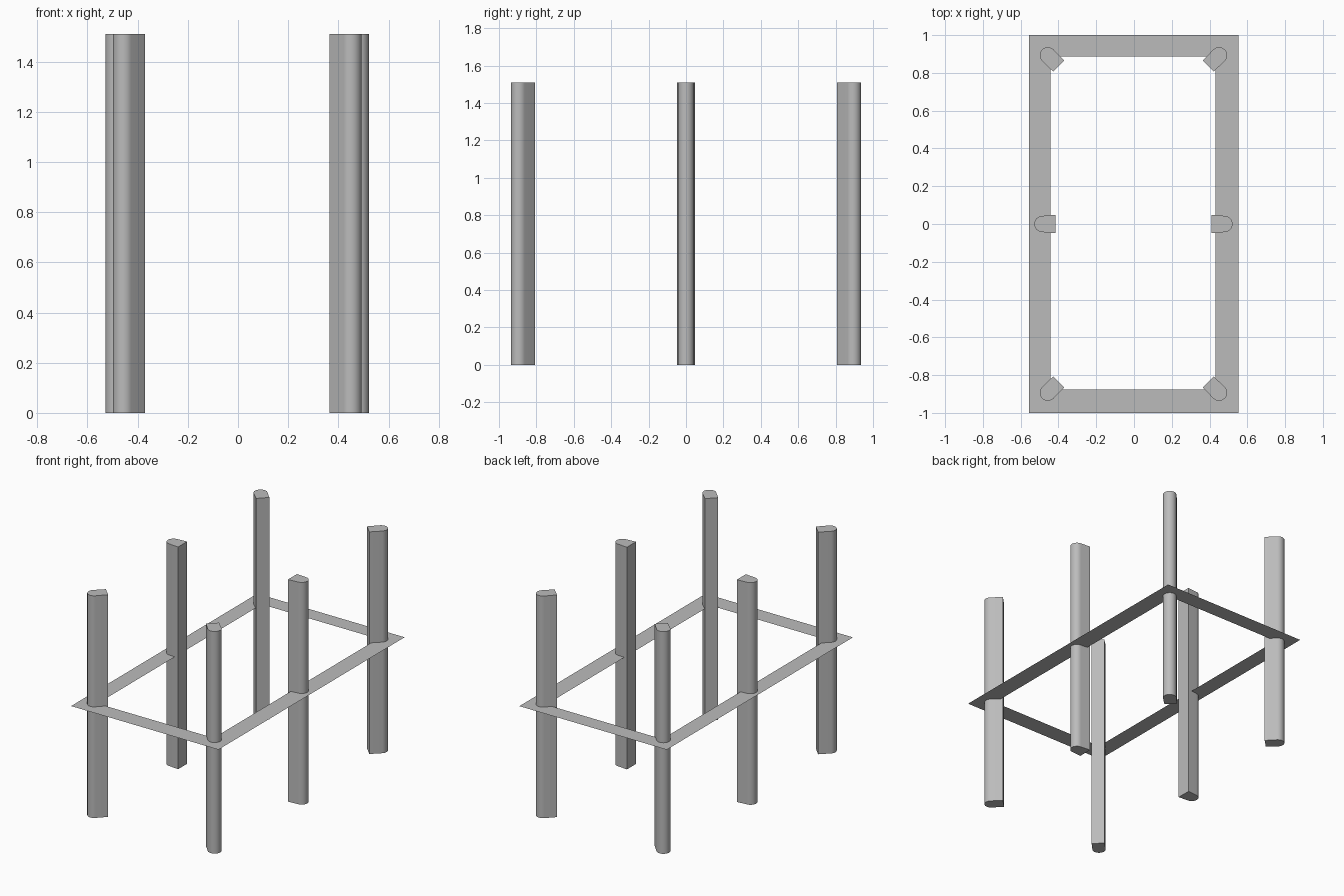
import bpy, bmesh, math

if "Cube" in bpy.data.objects:
    bpy.data.objects.remove(bpy.data.objects["Cube"])

grey = bpy.data.materials.new("plain_grey")
grey.diffuse_color = (0.5, 0.5, 0.5, 1)
grey.use_nodes = True
grey.node_tree.nodes["Principled BSDF"].inputs["Base Color"].default_value = grey.diffuse_color

HEIGHT = 1.51
FRAME_Z = 0.755


def finish(bm, name):
    me = bpy.data.meshes.new(name)
    bm.to_mesh(me)
    bm.free()
    me.materials.append(grey)
    ob = bpy.data.objects.new(name, me)
    bpy.context.collection.objects.link(ob)
    return ob


def post(name, x, y, angle, length, end_half, r=0.043, steps=16):
    """Upright post: round nose at (x, y), flat end 'length' away towards angle."""
    pts = [(length, -end_half), (length, end_half)]
    for i in range(steps + 1):
        a = math.pi / 2 + math.pi * i / steps
        pts.append((r * math.cos(a), r * math.sin(a)))
    c, s = math.cos(angle), math.sin(angle)
    bm = bmesh.new()
    base = bm.faces.new([bm.verts.new((x + u * c - v * s, y + u * s + v * c, 0)) for u, v in pts])
    top = bmesh.ops.extrude_face_region(bm, geom=[base])["geom"]
    bmesh.ops.translate(bm, vec=(0, 0, HEIGHT),
                        verts=[g for g in top if isinstance(g, bmesh.types.BMVert)])
    bmesh.ops.recalc_face_normals(bm, faces=bm.faces)
    ob = finish(bm, name)
    bpy.ops.object.select_all(action='DESELECT')
    ob.select_set(True)
    bpy.context.view_layer.objects.active = ob
    bpy.ops.object.shade_smooth_by_angle(angle=math.radians(30))


# Six posts, flat ends facing inwards
for side, sx in (("left", -1), ("right", 1)):
    shift = -0.003
    post(side + "_middle_post", sx * 0.482 + shift, 0,
         0 if sx < 0 else math.pi, 0.069, 0.049)
    for end, sy in (("front", -1), ("back", 1)):
        post(f"{side}_{end}_post", sx * 0.453 + shift, sy * 0.893,
             math.atan2(-sy, -sx), 0.08, 0.041)

# Thin flat rectangular frame at mid height
bm = bmesh.new()


def ring(x0, x1, y0, y1):
    return [bm.verts.new((x, y, FRAME_Z)) for x, y in ((x0, y0), (x1, y0), (x1, y1), (x0, y1))]


outer = ring(-0.555, 0.553, -1, 1)
inner = ring(-0.443, 0.431, -0.877, 0.888)
for i in range(4):
    j = (i + 1) % 4
    bm.faces.new((outer[i], outer[j], inner[j], inner[i]))
finish(bm, "flat_frame")
